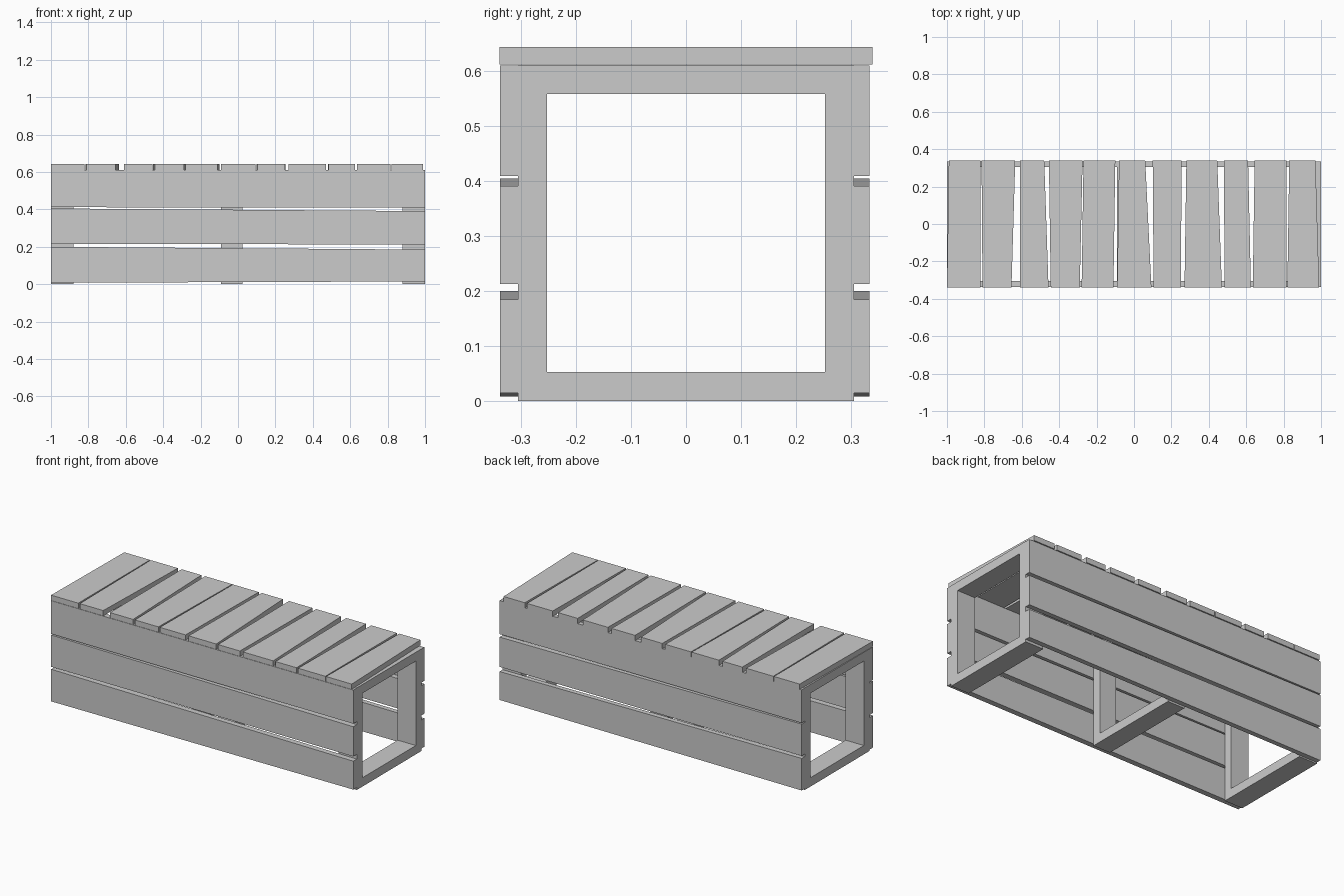
import bpy
import bmesh

if "Cube" in bpy.data.objects:
    bpy.data.objects.remove(bpy.data.objects["Cube"])


def new_object(name, bm):
    bmesh.ops.recalc_face_normals(bm, faces=bm.faces)
    mesh = bpy.data.meshes.new(name)
    bm.to_mesh(mesh)
    bm.free()
    obj = bpy.data.objects.new(name, mesh)
    bpy.context.collection.objects.link(obj)
    return obj


def board(name, outline, offset):
    """Extrude a flat four-point outline into a plank."""
    bm = bmesh.new()
    face = bm.faces.new([bm.verts.new(p) for p in outline])
    res = bmesh.ops.extrude_face_region(bm, geom=[face], use_keep_orig=True)
    moved = [g for g in res["geom"] if isinstance(g, bmesh.types.BMVert)]
    bmesh.ops.translate(bm, verts=moved, vec=offset)
    return new_object(name, bm)


def square_frame(name, x0, x1):
    """Hollow square frame standing in the YZ plane."""
    outer = [(-.305, 0), (.305, 0), (.305, .611), (-.305, .611)]
    inner = [(-.253, .053), (.253, .053), (.253, .558), (-.253, .558)]
    bm = bmesh.new()
    rings = [[bm.verts.new((x, y, z)) for y, z in loop]
             for x, loop in ((x0, outer), (x1, outer), (x1, inner), (x0, inner))]
    for k in range(4):
        a, b = rings[k], rings[(k + 1) % 4]
        for i in range(4):
            j = (i + 1) % 4
            bm.faces.new((a[i], a[j], b[j], b[i]))
    return new_object(name, bm)


# Three supporting frames
for name, x0, x1 in (("left_frame", -1, -.88), ("middle_frame", -.09, .023),
                     ("right_frame", .88, 1)):
    square_frame(name, x0, x1)

# Slightly uneven side planks: z of left bottom, left top, right bottom, right top
side_planks = {
    "lower": (.008, .20, .015, .185),
    "middle": (.215, .405, .213, .391),
    "upper": (.412, .61, .409, .61),
}
for level, (lb, lt, rb, rt) in side_planks.items():
    for side, y, depth in (("front", -.305, -.033), ("back", .305, .029)):
        outline = [(-1, y, lb), (1, y, rb), (1, y, rt), (-1, y, lt)]
        board(f"{side}_{level}_plank", outline, (0, depth, 0))

# Crooked top slats: x of front left, front right, back left, back right
top_slats = [
    (-1, -.82, -.99, -.82), (-.81, -.655, -.815, -.635),
    (-.61, -.457, -.61, -.48), (-.445, -.29, -.455, -.275),
    (-.28, -.11, -.27, -.10), (-.09, .093, -.08, .06),
    (.105, .25, .10, .255), (.27, .47, .28, .445),
    (.485, .625, .48, .61), (.635, .815, .645, .815),
    (.82, .99, .83, .97),
]
for i, (fl, fr, bl, br) in enumerate(top_slats, 1):
    z = .612
    outline = [(fl, -.339, z), (fr, -.339, z), (br, .339, z), (bl, .339, z)]
    board(f"top_slat_{i}", outline, (0, 0, .032))
